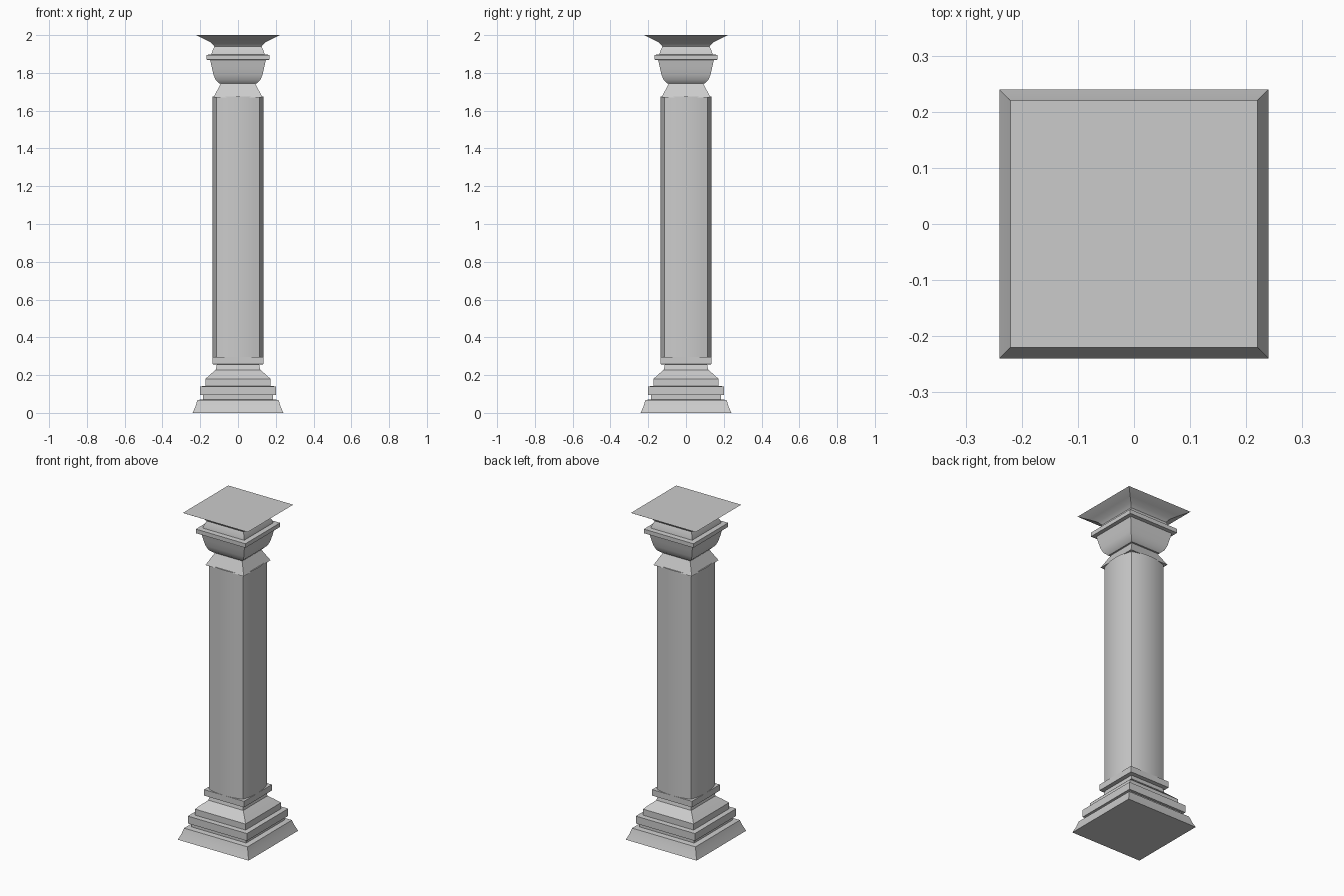
import bpy, bmesh, math

if "Cube" in bpy.data.objects:
    bpy.data.objects.remove(bpy.data.objects["Cube"])


def square(h):
    return [(-h, -h), (h, -h), (h, h), (-h, h)]


def bowed_square(corner, bulge, steps=8):
    # square outline whose sides swell outward in a shallow arc
    pts = []
    for side in range(4):
        a = side * math.pi / 2
        for i in range(steps):
            t = -1 + 2 * i / steps
            x, y = corner * t, -(corner + bulge * (1 - t * t))
            pts.append((x * math.cos(a) - y * math.sin(a),
                        x * math.sin(a) + y * math.cos(a)))
    return pts


def loft(name, sections, angle=30):
    # sections: list of (outline, z), skinned and capped
    bm = bmesh.new()
    rings = [[bm.verts.new((x, y, z)) for x, y in pts] for pts, z in sections]
    for lo, hi in zip(rings, rings[1:]):
        n = len(lo)
        for i in range(n):
            j = (i + 1) % n
            bm.faces.new((lo[i], lo[j], hi[j], hi[i]))
    bm.faces.new(rings[0][::-1])
    bm.faces.new(rings[-1])
    me = bpy.data.meshes.new(name)
    bm.to_mesh(me)
    bm.free()
    ob = bpy.data.objects.new(name, me)
    bpy.context.collection.objects.link(ob)
    bpy.ops.object.select_all(action='DESELECT')
    ob.select_set(True)
    bpy.context.view_layer.objects.active = ob
    bpy.ops.object.shade_smooth_by_angle(angle=math.radians(angle))
    return ob


def moulding(name, profile):
    # profile: (half width, height) pairs swept around a square
    return loft(name, [(square(h), z) for h, z in profile])


# stepped base from plinth to collar
moulding("base", [
    (0.24, 0.0), (0.225, 0.035), (0.215, 0.068), (0.185, 0.072), (0.185, 0.095),
    (0.20, 0.095), (0.20, 0.14), (0.172, 0.143), (0.172, 0.18),
    (0.145, 0.205), (0.118, 0.228), (0.112, 0.255),
    (0.135, 0.258), (0.135, 0.295)])

# shaft with gently bowed faces
outline = bowed_square(0.115, 0.02)
loft("shaft", [(outline, 0.29), (outline, 1.675)])

# tapered neck, bowl, fillet and flared top
moulding("capital", [
    (0.13, 1.67), (0.09, 1.745), (0.10, 1.745), (0.118, 1.762), (0.13, 1.79),
    (0.139, 1.83), (0.147, 1.867), (0.168, 1.87), (0.168, 1.895),
    (0.14, 1.898), (0.138, 1.91), (0.125, 1.94), (0.142, 1.96), (0.172, 1.976),
    (0.217, 1.998), (0.22, 2.0)])
